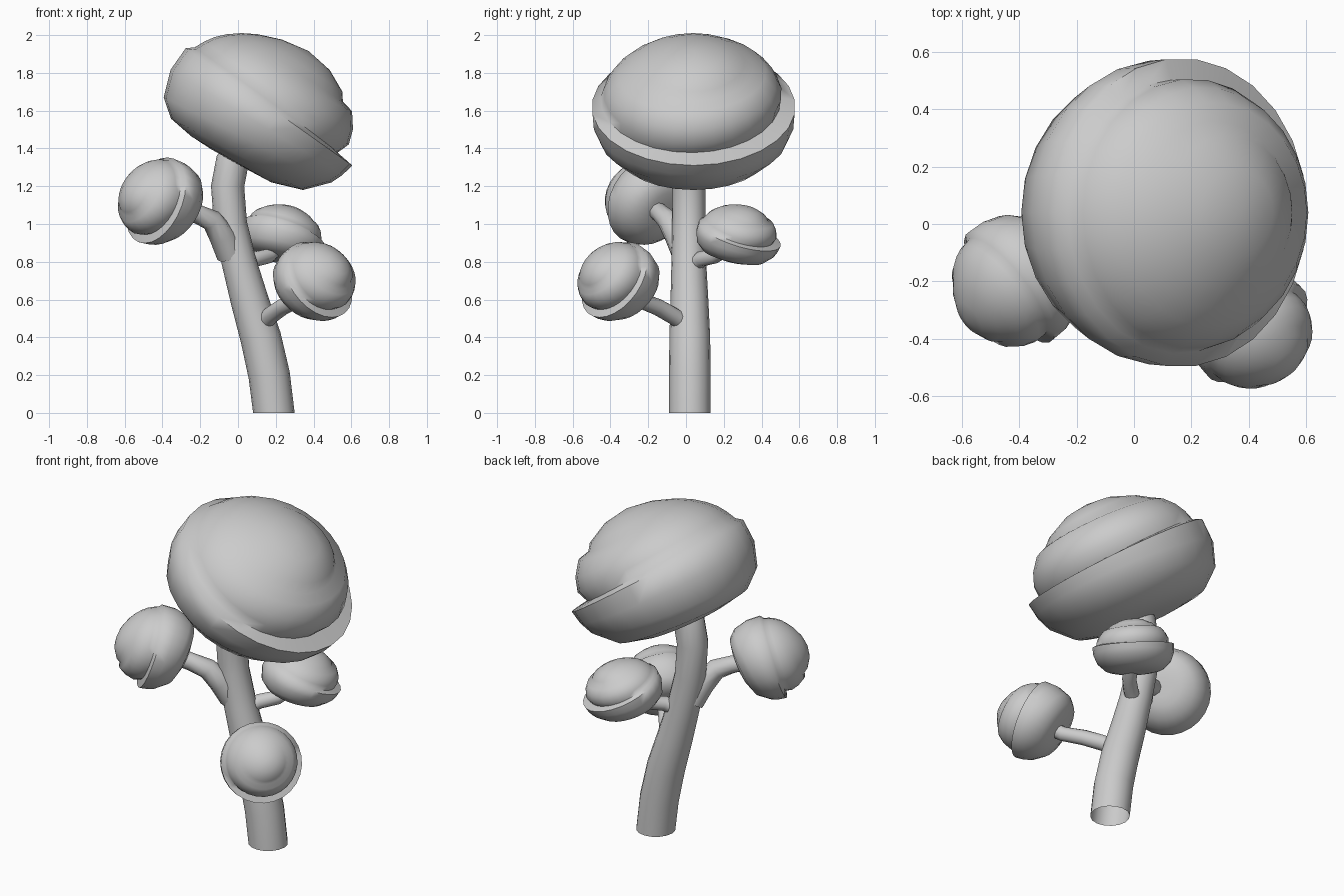
import bpy, math
from mathutils import Vector, Matrix

if "Cube" in bpy.data.objects:
    bpy.data.objects.remove(bpy.data.objects["Cube"])

# crown half-profiles (radius, height): overlapping shells on the low side, nearly smooth on the high side
LOW = [(.12, -.335), (.24, -.32), (.4, -.256), (.5, -.137), (.525, -.07), (.538, 0), (.432, .01),
       (.458, .08), (.43, .16), (.37, .237), (.3, .249), (.27, .29), (.15, .345)]
HIGH = [(.12, -.36), (.25, -.365), (.39, -.35), (.486, -.28), (.54, -.14), (.54, 0), (.505, .03),
        (.48, .085), (.45, .135), (.405, .185), (.345, .235), (.27, .28), (.15, .33)]
BOWL = 6  # profile points below the rim


def make(name, verts, faces, angle):
    me = bpy.data.meshes.new(name)
    me.from_pydata(verts, [], faces)
    ob = bpy.data.objects.new(name, me)
    bpy.context.collection.objects.link(ob)
    bpy.ops.object.select_all(action='DESELECT')
    ob.select_set(True)
    bpy.context.view_layer.objects.active = ob
    bpy.ops.object.shade_smooth_by_angle(angle=math.radians(angle))
    return ob


def ring_faces(rings, n):
    return [(r * n + i, r * n + (i + 1) % n, (r + 1) * n + (i + 1) % n, (r + 1) * n + i)
            for r in range(rings - 1) for i in range(n)]


def tube(name, pts, n, flat_start=False):
    """Tapered open tube through (x, y, z, radius) points."""
    verts = []
    for k, p in enumerate(pts):
        c = Vector(p[:3])
        t = Vector(pts[min(k + 1, len(pts) - 1)][:3]) - Vector(pts[max(k - 1, 0)][:3])
        if k == 0 and flat_start:
            t = Vector((0, 0, 1))
        t.normalize()
        u = Vector((0, 1, 0.001)).cross(t).normalized()
        v = t.cross(u)
        for i in range(n):
            a = 2 * math.pi * i / n
            verts.append(c + p[3] * (math.cos(a) * u + math.sin(a) * v))
    return make(name, verts, ring_faces(len(pts), n), 50)


def crown(name, centre, axis, scale, stretch=1.0, n=26):
    """Layered foliage puff whose ledges open toward the downhill side of its axis."""
    z = Vector(axis).normalized()
    x = (z * z.z - Vector((0, 0, 1))).normalized()
    y = z.cross(x)
    frame = Matrix((x, y, z)).transposed()
    c = Vector(centre)
    local = []
    for k, (lo, hi) in enumerate(zip(LOW, HIGH)):
        for i in range(n):
            a = 2 * math.pi * i / n
            w = (1 + math.cos(a)) / 2
            if k >= BOWL:  # ledges fade out away from the low side
                w = ((1 + math.cos(a - .4)) / 2) ** 1.4
            r = lo[0] * w + hi[0] * (1 - w)
            h = lo[1] * w + hi[1] * (1 - w)
            local.append(Vector((r * math.cos(a), r * math.sin(a), h * stretch)))
    m = len(LOW)
    faces = ring_faces(m, n)
    b, t = m * n, m * n + 1
    local += [Vector((0, 0, -.348 * stretch)), Vector((0, 0, .362 * stretch))]
    for i in range(n):
        j = (i + 1) % n
        faces += [(b, j, i), (t, (m - 1) * n + i, (m - 1) * n + j)]
    return make(name, [c + frame @ (p * scale) for p in local], faces, 65)


# trunk
tube("trunk", [(.19, .02, 0, .11), (.165, .02, .2, .11), (.12, .02, .4, .108), (.06, .018, .6, .1),
               (.005, .015, .8, .092), (-.04, .015, 1.0, .088), (-.055, .015, 1.2, .088),
               (-.03, .015, 1.33, .088), (.03, .02, 1.45, .08)], 16, True)

# branches
tube("left_branch", [(-.04, .0, .84, .075), (-.085, -.045, .94, .07), (-.14, -.095, 1.02, .058),
                     (-.22, -.135, 1.055, .05), (-.36, -.19, 1.1, .048)], 10)
tube("front_branch", [(.135, -.01, .475, .046), (.17, -.07, .515, .046), (.235, -.15, .56, .044),
                      (.31, -.24, .595, .042), (.38, -.32, .66, .042)], 10)
tube("back_branch", [(.02, .03, .77, .042), (.09, .08, .815, .042), (.16, .15, .83, .04),
                     (.22, .25, .89, .04)], 10)

# foliage crowns
crown("main_crown", (.165, .04, 1.62), (.576, 0, .817), 1.0)
crown("left_crown", (-.435, -.22, 1.125), (-.75, -.58, .32), .445, 1.25)
crown("front_crown", (.425, -.38, .705), (.6, -.64, .47), .42, 1.25)
crown("back_crown", (.245, .285, .95), (.3, .28, .9), .42)
